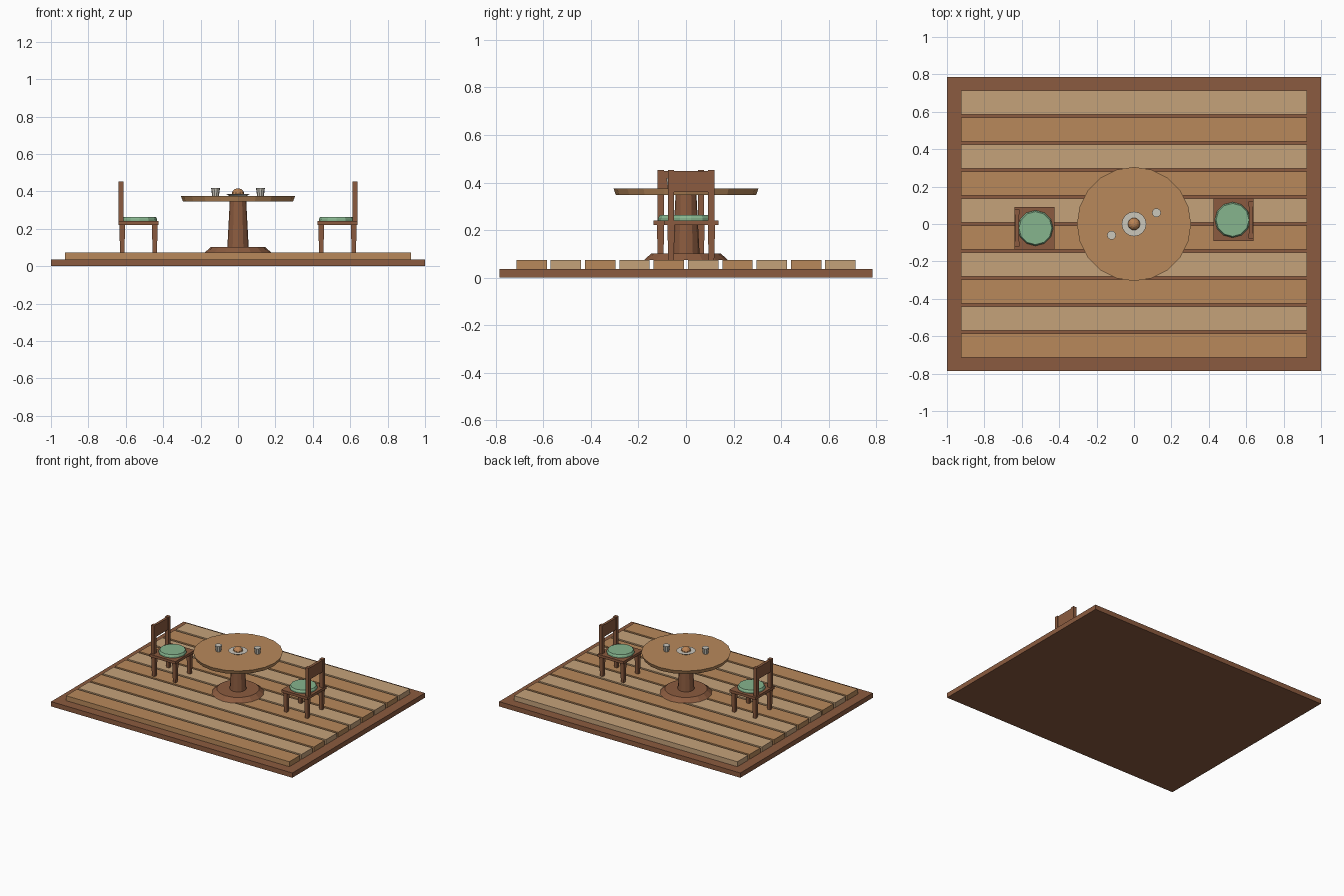
import bpy
import math
from mathutils import Vector

cube = bpy.data.objects.get("Cube")
if cube:
    bpy.data.objects.remove(cube, do_unlink=True)


def make_material(name, color):
    m = bpy.data.materials.new(name)
    m.use_nodes = True
    rgba = (*color, 1.0)
    m.diffuse_color = rgba
    m.node_tree.nodes["Principled BSDF"].inputs["Base Color"].default_value = rgba
    return m


dark_wood = make_material("dark wood", (0.26, 0.105, 0.05))
mid_wood = make_material("honey wood", (0.48, 0.25, 0.105))
pale_wood = make_material("pale wood", (0.56, 0.36, 0.195))
green = make_material("cushion green", (0.24, 0.46, 0.27))
china = make_material("china", (0.60, 0.57, 0.50))
crust = make_material("bread crust", (0.50, 0.23, 0.09))


def add_mesh(name, verts, faces, mat):
    mesh = bpy.data.meshes.new(name)
    mesh.from_pydata(verts, [], faces)
    mesh.materials.append(mat)
    ob = bpy.data.objects.new(name, mesh)
    bpy.context.collection.objects.link(ob)
    return ob


def stack(name, rings, mat):
    """Join equal rings of points, bottom to top, and cap both ends."""
    n = len(rings[0])
    verts = [p for ring in rings for p in ring]
    faces = [tuple(reversed(range(n))),
             tuple(range(len(verts) - n, len(verts)))]
    for r in range(len(rings) - 1):
        for i in range(n):
            j = (i + 1) % n
            faces.append((r * n + i, r * n + j, (r + 1) * n + j, (r + 1) * n + i))
    return add_mesh(name, verts, faces, mat)


def box(name, center, half, z0, z1, mat, taper=1.0):
    """Box between two heights; taper scales the bottom."""
    def ring(z, s):
        return [(center[0] + sx * half[0] * s, center[1] + sy * half[1] * s, z)
                for sx, sy in ((-1, -1), (1, -1), (1, 1), (-1, 1))]
    return stack(name, [ring(z0, taper), ring(z1, 1.0)], mat)


def turned(name, center, profile, sides, mat):
    """Lathe of (radius, height) pairs."""
    rings = [[(center[0] + r * math.cos(math.tau * i / sides),
               center[1] + r * math.sin(math.tau * i / sides), z)
              for i in range(sides)] for r, z in profile]
    return stack(name, rings, mat)


# Deck
FRAME_TOP, FLOOR = 0.036, 0.073
box("deck_frame", (0, 0), (1.0, 0.785), 0, FRAME_TOP, dark_wood)
for i in range(10):
    y = (i - 4.5) * 0.1444
    box(f"deck_plank_{i + 1}", (0, y), (0.926, 0.064), FRAME_TOP, FLOOR,
        pale_wood if i % 2 else mid_wood)

# Table
turned("table_foot", (0, 0), [(0.178, FLOOR), (0.145, 0.102)], 16, dark_wood)
turned("table_column", (0, 0), [(0.057, 0.102), (0.044, 0.347)], 12, dark_wood)
turned("table_top", (0, 0), [(0.295, 0.347), (0.305, 0.375)], 20, mid_wood)

# Tableware
turned("plate", (0, 0), [(0.045, 0.375), (0.066, 0.387)], 16, china)
bread = [(0.033 * math.cos(a), 0.387 + 0.029 * math.sin(a))
         for a in (0, 0.35, 0.7, 1.05, 1.35)]
turned("bread_roll", (0, 0), [(0.025, 0.384)] + bread, 10, crust)
for name, s in (("left", 1), ("right", -1)):
    turned(f"{name}_cup", (s * 0.12, s * 0.06),
           [(0.018, 0.375), (0.024, 0.419)], 10, china)


# Chairs, each turned to face the table
def chair(name, s):
    origin = Vector((s * 0.532, s * 0.022))

    def at(x, y):
        return origin + s * Vector((x, y))

    box(f"{name}_chair_seat", at(0, 0), (0.108, 0.114), 0.221, 0.241, dark_wood)
    for depth, x in (("front", -0.087), ("back", 0.087)):
        for side, y in (("a", -0.085), ("b", 0.085)):
            box(f"{name}_chair_{depth}_leg_{side}", at(x, y), (0.0155, 0.0155),
                FLOOR, 0.221, dark_wood, taper=0.75)
    for side, y in (("a", -0.085), ("b", 0.085)):
        box(f"{name}_chair_back_post_{side}", at(0.093, y), (0.0135, 0.0135),
            0.241, 0.453, dark_wood)
    box(f"{name}_chair_back_panel", at(0.093, 0), (0.010, 0.098),
        0.360, 0.448, dark_wood)
    turned(f"{name}_chair_cushion", at(-0.005, 0),
           [(0.095, 0.241), (0.095, 0.250), (0.088, 0.263)], 12, green)


chair("left", 1)
chair("right", -1)
